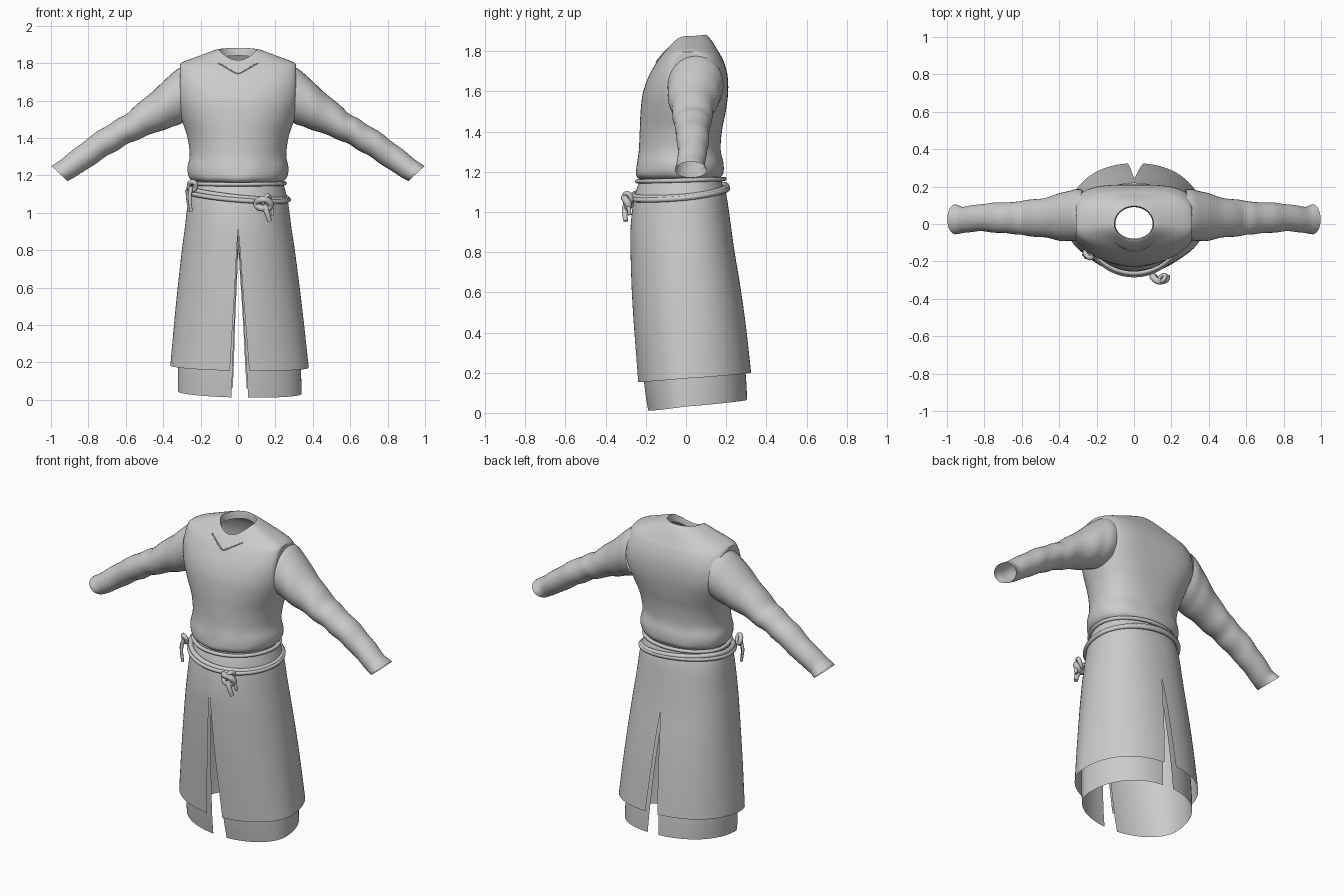
import bpy, bmesh, math
from mathutils import Vector
from mathutils.bvhtree import BVHTree

if "Cube" in bpy.data.objects:
    bpy.data.objects.remove(bpy.data.objects["Cube"])

cloth = bpy.data.materials.new("grey cloth")
cloth.diffuse_color = (0.6, 0.6, 0.6, 1)
cloth.use_nodes = True
cloth.node_tree.nodes["Principled BSDF"].inputs["Base Color"].default_value = cloth.diffuse_color


def smooth_rows(rows, steps=4):
    """Catmull-Rom interpolation between profile rows."""
    out = []
    for i in range(len(rows) - 1):
        a, b, c, d = rows[max(i - 1, 0)], rows[i], rows[i + 1], rows[min(i + 2, len(rows) - 1)]
        for s in range(steps):
            t = s / steps
            out.append([0.5 * (2 * q + (r - p) * t + (2 * p - 5 * q + 4 * r - e) * t * t
                               + (3 * q - p - 3 * r + e) * t ** 3) for p, q, r, e in zip(a, b, c, d)])
    return out + [list(rows[-1])]


def loft(name, rings, closed=True, angle=40):
    bm = bmesh.new()
    vr = [[bm.verts.new(p) for p in r] for r in rings]
    n = len(rings[0])
    for a, b in zip(vr, vr[1:]):
        for i in range(n if closed else n - 1):
            j = (i + 1) % n
            bm.faces.new((a[i], a[j], b[j], b[i]))
    bmesh.ops.remove_doubles(bm, verts=bm.verts, dist=0.0005)
    me = bpy.data.meshes.new(name)
    bm.to_mesh(me)
    bm.free()
    return finish(name, me, angle)


def finish(name, data, angle=None):
    ob = bpy.data.objects.new(name, data)
    bpy.context.collection.objects.link(ob)
    data.materials.append(cloth)
    if angle:
        bpy.ops.object.select_all(action='DESELECT')
        ob.select_set(True)
        bpy.context.view_layer.objects.active = ob
        bpy.ops.object.shade_smooth_by_angle(angle=math.radians(angle))
    return ob


def spow(v, n):
    return math.copysign(abs(v) ** (2 / n), v)


def cord(name, pts, radius, closed=False, flat=1.0):
    """Tube swept along a smooth path; flat < 1 tapers the end."""
    cu = bpy.data.curves.new(name, 'CURVE')
    cu.dimensions = '3D'
    cu.bevel_depth = radius
    cu.bevel_resolution = 2
    cu.resolution_u = 4
    cu.use_fill_caps = True
    sp = cu.splines.new('BEZIER')
    sp.bezier_points.add(len(pts) - 1)
    sp.use_cyclic_u = closed
    for i, (bp, p) in enumerate(zip(sp.bezier_points, pts)):
        bp.co = p
        bp.radius = 1 + (flat - 1) * i / len(pts)
        bp.handle_left_type = bp.handle_right_type = 'AUTO'
    return finish(name, cu)


# Vest body: side z, front z, back z, half width, front y, back y, front power, back power
body = [
    (1.165, 1.155, 1.165, .235, -.215, .165, 2, 2.2),
    (1.19, 1.18, 1.19, .262, -.248, .185, 2, 2.2),
    (1.24, 1.23, 1.24, .270, -.248, .185, 2, 2.3),
    (1.31, 1.31, 1.31, .258, -.235, .172, 2, 2.3),
    (1.41, 1.41, 1.41, .272, -.230, .180, 2, 2.5),
    (1.50, 1.50, 1.50, .302, -.226, .198, 2.1, 2.8),
    (1.60, 1.59, 1.60, .330, -.215, .210, 2.2, 3.4),
    (1.70, 1.67, 1.69, .335, -.188, .205, 2.3, 3.4),
    (1.77, 1.74, 1.76, .325, -.150, .183, 2.3, 3.0),
    (1.803, 1.775, 1.80, .300, -.125, .160, 2.3, 2.6),
    (1.84, 1.80, 1.85, .205, -.105, .130, 2.1, 2.2),
    (1.873, 1.815, 1.88, .115, -.090, .102, 2, 2),
    (1.868, 1.812, 1.875, .105, -.082, .094, 2, 2),
    (1.83, 1.785, 1.84, .100, -.078, .090, 2, 2),
]
rings = []
for zs, zf, zb, rx, yf, yb, nf, nb in smooth_rows(body):
    ring = []
    for k in range(72):
        t = 2 * math.pi * k / 72
        c, s = math.cos(t), math.sin(t)
        n = nf if s < 0 else nb
        x = max(-.31, min(.31, rx * spow(c, n)))       # flat armhole sides
        # waist gathers
        pucker = .004 * math.sin(9 * t) * max(0, 1 - abs(zs - 1.24) / .1)
        y = (-yf if s < 0 else yb) * spow(s, n)
        ring.append((x, y * (1 + 2 * pucker), zs * c * c + (zf if s < 0 else zb) * s * s + pucker))
    rings.append(ring)
vest = loft("vest_body", rings)

# V neckline seam laid on the chest
bm = bmesh.new()
bm.from_mesh(vest.data)
tree = BVHTree.FromBMesh(bm)
bm.free()
seam = []
for x, z in ((-.105, 1.80), (-.06, 1.775), (-.02, 1.752), (0, 1.745), (.02, 1.752), (.06, 1.775), (.105, 1.80)):
    hit = tree.ray_cast(Vector((x, -1, z)), Vector((0, 1, 0)))[0]
    if hit:
        seam.append(hit)
cord("neckline_seam", seam, .004)

# Sleeves: top x, top z, bottom x, bottom z, front y, back y
sleeve = [
    (.285, 1.785, .27, 1.49, -.085, .185),
    (.33, 1.765, .31, 1.475, -.092, .185),
    (.40, 1.70, .36, 1.455, -.090, .168),
    (.48, 1.63, .42, 1.437, -.078, .148),
    (.56, 1.56, .50, 1.405, -.066, .130),
    (.61, 1.52, .57, 1.378, -.062, .128),
    (.66, 1.492, .62, 1.350, -.052, .115),
    (.73, 1.448, .68, 1.315, -.050, .117),
    (.80, 1.40, .74, 1.278, -.042, .110),
    (.87, 1.345, .80, 1.236, -.040, .105),
    (.94, 1.29, .87, 1.193, -.046, .092),
    (.97, 1.268, .895, 1.178, -.052, .096),
    (.998, 1.25, .912, 1.170, -.055, .105),
]
for side, label in ((1, "right"), (-1, "left")):
    rings = []
    for i, (xt, zt, xb, zb, y0, y1) in enumerate(smooth_rows(sleeve)):
        ring = []
        for k in range(32):
            t = 2 * math.pi * k / 32
            # soft folds that fade near the shoulder and cuff
            f = 1 + .035 * math.sin(i * .85 + 1.5 * math.sin(t)) * math.sin(math.pi * i / 48)
            c, s = math.cos(t) * f, math.sin(t) * f
            ring.append((side * ((xt + xb) / 2 + (xt - xb) / 2 * s),
                         (y0 + y1) / 2 + (y1 - y0) / 2 * c, (zt + zb) / 2 + (zt - zb) / 2 * s))
        rings.append(ring[::-side])
    loft(label + "_sleeve", rings, angle=60)


def skirt(name, rows):
    """Rows: front z, back z, half width, front y, back y, front slit, back slit."""
    for side, label in ((1, "right"), (-1, "left")):
        rings = []
        for zf, zb, rx, yf, yb, wf, wb in smooth_rows(rows):
            wf, wb = max(wf, 0), max(wb, 0)
            a0 = -math.pi / 2 + math.asin(wf / rx)
            a1 = math.pi / 2 - math.asin(wb / rx)
            ring = []
            for k in range(41):
                t = a0 + (a1 - a0) * k / 40
                s = math.sin(t)
                n = 2 if s < 0 else 2.2
                z = zf + (zb - zf) * (s + 1) / 2
                z -= side * .007 * max(0, 1 - z) * math.cos(t)
                ring.append((side * rx * spow(math.cos(t), n) + .01 * max(0, 1 - z),
                             (-yf if s < 0 else yb) * spow(s, n), z))
            rings.append(ring[::side])
        loft(label + "_" + name, rings, closed=False, angle=60)


# Outer skirt, split at front and back
skirt("outer_skirt", [
    (1.18, 1.18, .235, -.215, .165, 0, 0),
    (1.13, 1.13, .250, -.240, .185, 0, 0),
    (1.05, 1.06, .268, -.262, .205, 0, 0),
    (.92, .92, .285, -.276, .225, 0, 0),
    (.80, .80, .302, -.276, .242, .009, 0),
    (.60, .62, .325, -.270, .272, .021, .010),
    (.40, .42, .347, -.258, .300, .035, .020),
    (.155, .20, .370, -.240, .325, .052, .033),
])
# Inner skirt showing below the hem
skirt("inner_skirt", [
    (1.10, 1.10, .235, -.22, .165, 0, 0),
    (.88, .88, .262, -.255, .205, 0, 0),
    (.70, .70, .285, -.250, .232, .010, .004),
    (.40, .42, .315, -.232, .272, .026, .016),
    (.15, .19, .328, -.210, .298, .038, .024),
    (.012, .065, .330, -.190, .305, .045, .030),
])


# Waist cords: (angle -> height) loops around the waist
def waist(name, radius, rx, yf, yb, height):
    pts = []
    for k in range(32):
        t = 2 * math.pi * k / 32
        c, s = math.cos(t), math.sin(t)
        pts.append((rx * c, (-yf if s < 0 else yb) * s, height(c, s)))
    return cord(name, pts, radius, True)


waist("upper_belt", .011, .250, -.243, .190, lambda c, s: 1.158 + .006 * s)
waist("middle_belt", .014, .262, -.262, .203, lambda c, s: 1.105 - .028 * c + .022 * s)
waist("lower_belt", .013, .270, -.272, .208, lambda c, s: 1.092 - .022 * c + .024 * s)

# Front knot with a loop and hanging ends
cord("knot_wrap", [(.10, -.275, 1.045), (.125, -.305, 1.07), (.165, -.30, 1.06),
                   (.17, -.285, 1.03), (.13, -.30, 1.025)], .018, True)
cord("knot_bow", [(.135, -.29, 1.045), (.15, -.305, 1.085), (.165, -.285, 1.09), (.155, -.275, 1.05)], .012, True)
cord("knot_long_end", [(.14, -.295, 1.04), (.155, -.305, 1.0), (.17, -.30, .955)], .018, flat=.5)
cord("knot_short_end", [(.15, -.29, 1.04), (.18, -.285, 1.02), (.185, -.28, .985)], .012, flat=.6)

# Side knot with two dangling ends
cord("side_knot", [(-.262, -.15, 1.14), (-.24, -.18, 1.165), (-.225, -.175, 1.145), (-.245, -.16, 1.12)], .013, True)
cord("side_long_end", [(-.25, -.17, 1.14), (-.258, -.178, 1.08), (-.25, -.178, 1.005)], .011, flat=.6)
cord("side_short_end", [(-.245, -.165, 1.14), (-.268, -.165, 1.10), (-.265, -.165, 1.04)], .010, flat=.6)
